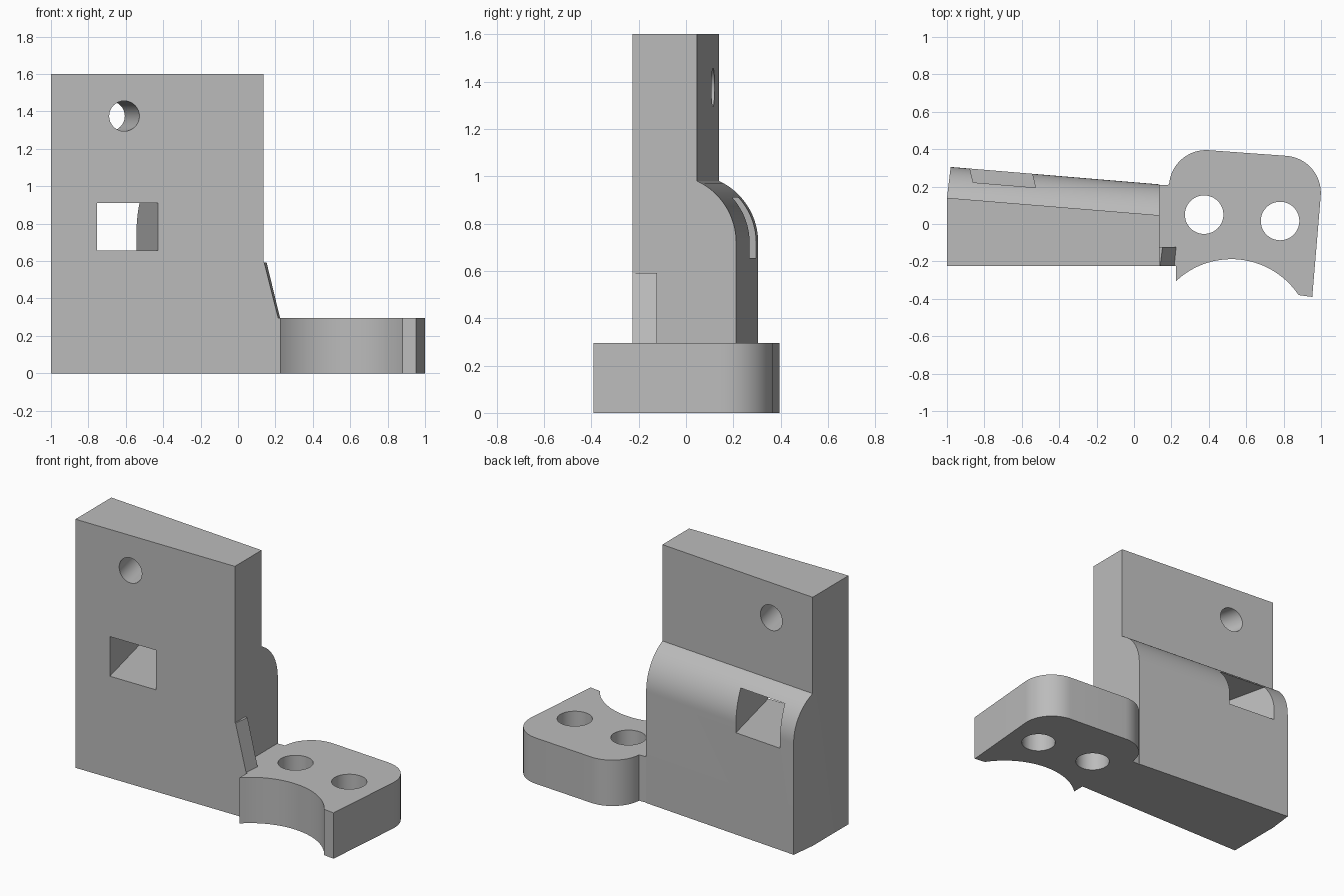
import bpy, bmesh, math
from mathutils import Vector

old = bpy.data.objects.get("Cube")
if old:
    bpy.data.objects.remove(old, do_unlink=True)

GREY = (0.5, 0.5, 0.5, 1.0)
mat = bpy.data.materials.new("plain grey")
mat.use_nodes = True
mat.diffuse_color = GREY
mat.node_tree.nodes["Principled BSDF"].inputs["Base Color"].default_value = GREY


def make_object(name, bm):
    bmesh.ops.recalc_face_normals(bm, faces=bm.faces)
    mesh = bpy.data.meshes.new(name)
    bm.to_mesh(mesh)
    bm.free()
    mesh.materials.append(mat)
    obj = bpy.data.objects.new(name, mesh)
    bpy.context.collection.objects.link(obj)
    return obj


def loft(name, ring_a, ring_b):
    """Closed solid between two matching outlines."""
    bm = bmesh.new()
    a = [bm.verts.new(p) for p in ring_a]
    b = [bm.verts.new(p) for p in ring_b]
    bm.faces.new(a)
    bm.faces.new(b)
    for i in range(len(a)):
        j = (i + 1) % len(a)
        bm.faces.new((a[i], a[j], b[j], b[i]))
    return make_object(name, bm)


def arc(cx, cy, r, start, end, n=16):
    angles = [math.radians(start + (end - start) * i / n) for i in range(n + 1)]
    return [(cx + r * math.cos(t), cy + r * math.sin(t)) for t in angles]


def boolean(target, tool, operation):
    mod = target.modifiers.new(tool.name, 'BOOLEAN')
    mod.operation = operation
    mod.solver = 'EXACT'
    mod.object = tool
    bpy.context.view_layer.objects.active = target
    bpy.ops.object.modifier_apply(modifier=mod.name)
    bpy.data.objects.remove(tool, do_unlink=True)


# Upright plate with a slanted back that swells out below a rounded shoulder
LEFT, RIGHT, FRONT, TOP = -1.0, 0.135, -0.225, 1.6
shoulder = arc(0.165 - 0.287, 0.72, 0.287, 64.9, 0)
swell = [(0, 0)] + shoulder + [(0.165, 0)]

bm = bmesh.new()
l_front = [bm.verts.new((LEFT, FRONT, z)) for z in (0, TOP)]
r_front = [bm.verts.new((RIGHT, FRONT, z)) for z in (0, TOP)]
l_back = [bm.verts.new((LEFT + 0.12 * d, 0.14 + d, z)) for d, z in swell]
r_back = [bm.verts.new((RIGHT, 0.047 + d, z)) for d, z in swell]
l_top = bm.verts.new((LEFT, 0.14, TOP))
r_top = bm.verts.new((RIGHT, 0.047, TOP))
for front, back, top in ((l_front, l_back, l_top), (r_front, r_back, r_top)):
    bm.faces.new((front[0], front[1], top, back[1], back[0]))
    bm.faces.new(back)
bm.faces.new((l_front[0], r_front[0], r_front[1], l_front[1]))
bm.faces.new((l_front[1], r_front[1], r_top, l_top))
bm.faces.new((l_top, r_top, r_back[1], l_back[1]))
bm.faces.new((l_front[0], r_front[0], r_back[0], l_back[0]))
for i in range(len(swell)):
    if i != 0:
        j = (i + 1) % len(swell)
        bm.faces.new((l_back[i], r_back[i], r_back[j], l_back[j]))
body = make_object("bracket", bm)

# Foot flange with two rounded corners and a scooped front edge
p, q, m = Vector((0.225, -0.305)), Vector((0.88, -0.38)), Vector((0.52, -0.185))
chord = (q - p).normalized()
normal = Vector((-chord.y, chord.x))
half = (q - p).length / 2
sag = (m - (p + q) / 2).dot(normal)
radius = (half ** 2 + sag ** 2) / (2 * sag)
centre = (p + q) / 2 + normal * (sag - radius)
ends = [math.degrees(math.atan2(v.y - centre.y, v.x - centre.x)) for v in (q, p)]
outline = [(0.05, FRONT), (0.05, 0.205), (0.186, 0.21)]
outline += arc(0.385, 0.197, 0.198, 175.5, 85.5)
outline += arc(0.8, 0.166, 0.199, 85.5, -4.7)
outline += [(0.953, -0.39)]
outline += arc(centre.x, centre.y, radius, *ends, n=28)
outline += [(0.225, FRONT)]
flange = loft("foot_flange", [(x, y, 0) for x, y in outline],
              [(x, y, 0.295) for x, y in outline])

# Sloping gusset between plate and flange
gusset_rings = []
for y, x_top, x_low in ((FRONT, 0.14, 0.215), (-0.122, 0.153, 0.225)):
    gusset_rings.append([(0.05, y, 0.2), (0.05, y, 0.592), (x_top, y, 0.592),
                         (x_low, y, 0.295), (x_low, y, 0.2)])
gusset = loft("gusset", *gusset_rings)

boolean(body, flange, 'UNION')
boolean(body, gusset, 'UNION')

# Skewed round hole and square window through the plate
SKEW = -0.235


def skewed_cutter(name, outline_xz):
    rings = [[(x + SKEW * (y - FRONT), y, z) for x, z in outline_xz]
             for y in (-0.5, 0.6)]
    cutter = loft(name, *rings)
    cutter.hide_render = True
    return cutter


boolean(body, skewed_cutter("round_hole", arc(-0.608, 1.375, 0.081, 0, 348.75, 31)), 'DIFFERENCE')
boolean(body, skewed_cutter("window", [(-0.755, 0.655), (-0.428, 0.655),
                                       (-0.428, 0.91), (-0.755, 0.91)]), 'DIFFERENCE')

# Bolt holes in the flange
for x, y in ((0.375, 0.05), (0.781, 0.016)):
    ring = arc(x, y, 0.103, 0, 352.5, 47)
    cutter = loft("bolt_hole", [(u, v, -0.2) for u, v in ring],
                  [(u, v, 0.5) for u, v in ring])
    cutter.hide_render = True
    boolean(body, cutter, 'DIFFERENCE')

# Smooth curved faces, keep hard edges
bpy.ops.object.select_all(action='DESELECT')
body.select_set(True)
bpy.context.view_layer.objects.active = body
bpy.ops.object.shade_smooth_by_angle(angle=math.radians(20))
